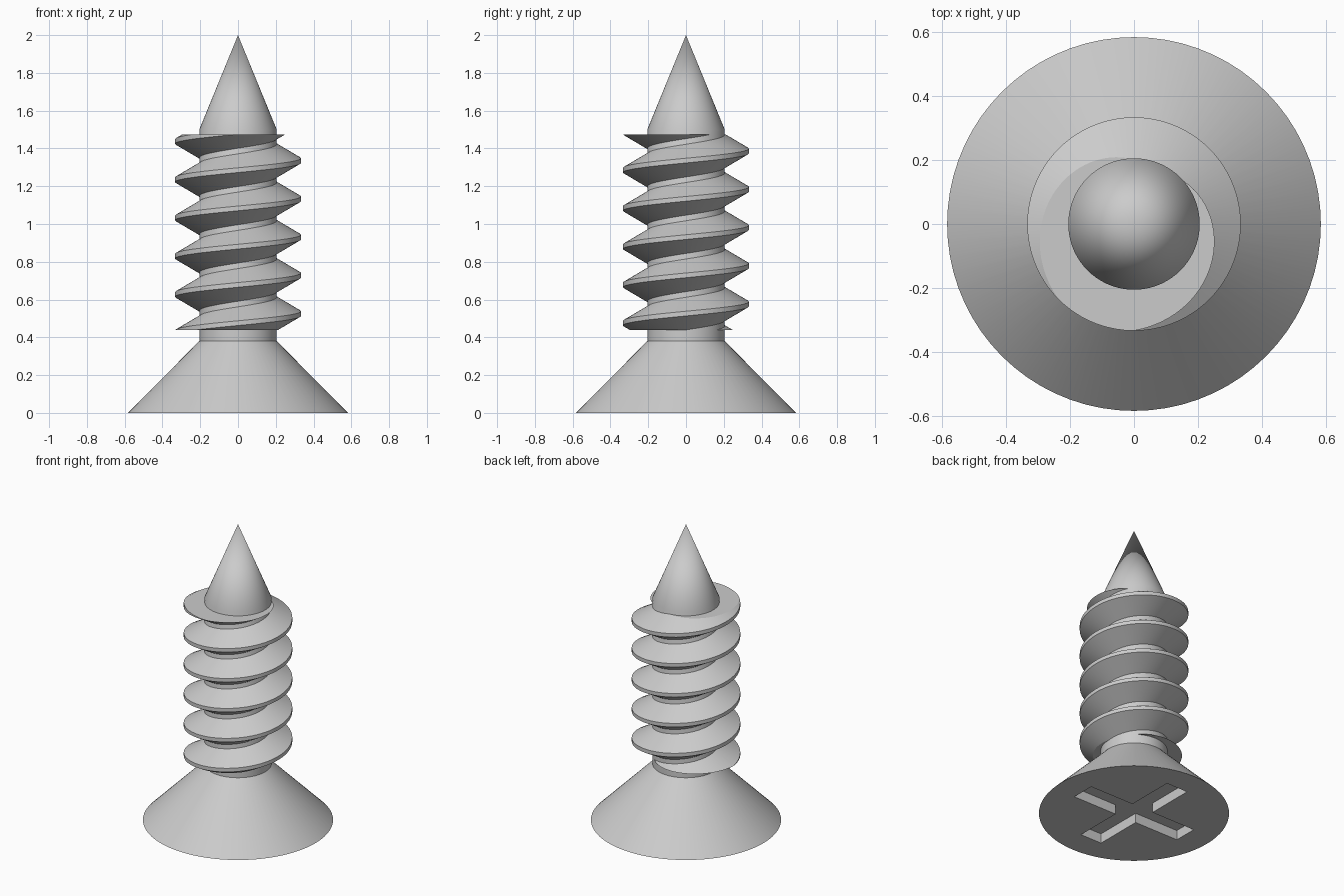
import bpy, bmesh, math
from mathutils import Matrix, Vector

if "Cube" in bpy.data.objects:
    bpy.data.objects.remove(bpy.data.objects["Cube"], do_unlink=True)

CORE, CREST, HEAD = 0.205, 0.333, 0.583     # radii
NECK, SHOULDER, TOP = 0.38, 1.5, 2.0        # heights
PITCH, SEGMENTS = 0.2025, 72
THREAD_LOW, THREAD_HIGH = 0.44, 1.475

steel = bpy.data.materials.new("grey steel")
steel.use_nodes = True
grey = (0.6, 0.6, 0.6, 1)
steel.diffuse_color = grey
steel.node_tree.nodes["Principled BSDF"].inputs["Base Color"].default_value = grey


def make_object(name, bm):
    bmesh.ops.recalc_face_normals(bm, faces=bm.faces)
    mesh = bpy.data.meshes.new(name)
    bm.to_mesh(mesh)
    bm.free()
    mesh.materials.append(steel)
    obj = bpy.data.objects.new(name, mesh)
    bpy.context.collection.objects.link(obj)
    return obj


def select_only(obj):
    bpy.ops.object.select_all(action='DESELECT')
    obj.select_set(True)
    bpy.context.view_layer.objects.active = obj


def smooth(obj):
    select_only(obj)
    bpy.ops.object.shade_smooth_by_angle(angle=math.radians(30))


def lathe(name, profile):
    """Spin a (radius, height) profile about z and close its open ends."""
    bm = bmesh.new()
    verts = [bm.verts.new((r, 0, z)) for r, z in profile]
    edges = [bm.edges.new(pair) for pair in zip(verts, verts[1:])]
    bmesh.ops.spin(bm, geom=verts + edges, cent=(0, 0, 0), axis=(0, 0, 1),
                   angle=math.tau, steps=SEGMENTS)
    bmesh.ops.remove_doubles(bm, verts=bm.verts, dist=1e-4)
    bmesh.ops.holes_fill(bm, edges=[e for e in bm.edges if e.is_boundary])
    return make_object(name, bm)


# Countersunk head
head = lathe("head", [(HEAD, 0), (CORE, NECK)])

# Cross-shaped drive recess in the flat of the head
arm, half, depth = 0.41, 0.08, 0.065
bm = bmesh.new()
outline = []
for quarter in range(4):
    turn = Matrix.Rotation(quarter * math.pi / 2, 3, 'Z')
    for corner in ((arm, -half), (arm, half), (half, half)):
        outline.append(bm.verts.new(turn @ Vector((*corner, -depth))))
base = bm.faces.new(outline)
raised = bmesh.ops.extrude_face_region(bm, geom=[base])["geom"]
bmesh.ops.translate(bm, vec=(0, 0, 2 * depth),
                    verts=[v for v in raised if isinstance(v, bmesh.types.BMVert)])
cutter = make_object("recess_cutter", bm)
cutter.hide_render = True
cut = head.modifiers.new("recess", 'BOOLEAN')
cut.operation, cut.solver, cut.object = 'DIFFERENCE', 'EXACT', cutter
select_only(head)
bpy.ops.object.modifier_apply(modifier=cut.name)
bpy.data.objects.remove(cutter, do_unlink=True)
smooth(head)

# Shank with pointed tip
smooth(lathe("shank_and_tip", [(CORE, NECK), (CORE, SHOULDER), (0, TOP)]))

# Helical thread: sweep a trapezoid, then trim it flat at both ends
root = CORE - 0.01
flat = 0.0125
spread = flat + (CREST - root) * math.tan(math.radians(30))
section = [(root, -spread), (CREST, -flat), (CREST, flat), (root, spread)]
start = 0.4245 - 1.5 * PITCH                # crest height at angle zero
bm = bmesh.new()
rings = []
for i in range(8 * SEGMENTS + 1):
    a = math.tau * i / SEGMENTS
    z = start + PITCH * i / SEGMENTS
    rings.append([bm.verts.new((r * math.cos(a), r * math.sin(a), z + dz))
                  for r, dz in section])
for ring, following in zip(rings, rings[1:]):
    for k in range(4):
        n = (k + 1) % 4
        bm.faces.new((ring[k], ring[n], following[n], following[k]))
bm.faces.new(rings[0])
bm.faces.new(rings[-1])
for height, normal in ((THREAD_LOW, -1), (THREAD_HIGH, 1)):
    result = bmesh.ops.bisect_plane(
        bm, geom=bm.verts[:] + bm.edges[:] + bm.faces[:], dist=1e-5,
        plane_co=(0, 0, height), plane_no=(0, 0, normal), clear_outer=True)
    rim = [e for e in result["geom_cut"] if isinstance(e, bmesh.types.BMEdge)]
    bmesh.ops.triangle_fill(bm, edges=rim, use_beauty=True, normal=(0, 0, normal))
smooth(make_object("thread", bm))
